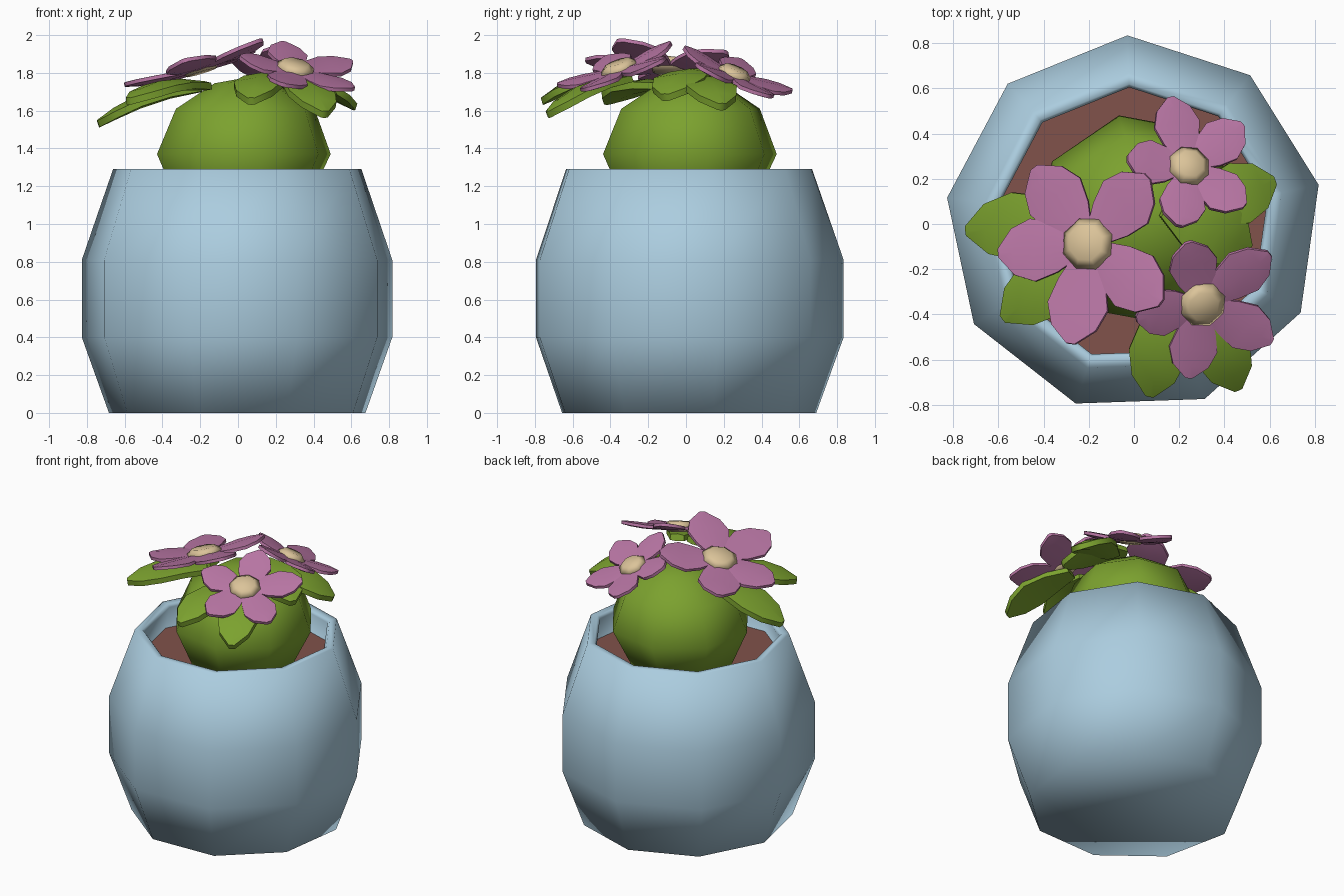
import bpy, math
from mathutils import Vector

if "Cube" in bpy.data.objects:
    bpy.data.objects.remove(bpy.data.objects["Cube"])


def material(name, rgb):
    m = bpy.data.materials.new(name)
    m.diffuse_color = (*rgb, 1)
    m.use_nodes = True
    m.node_tree.nodes["Principled BSDF"].inputs["Base Color"].default_value = m.diffuse_color
    return m


BLUE = material("pale_blue_glaze", (0.41, 0.61, 0.74))
SOIL = material("brown_soil", (0.22, 0.085, 0.07))
GREEN = material("leaf_green", (0.20, 0.36, 0.028))
PINK = material("petal_mauve", (0.48, 0.18, 0.37))
CREAM = material("cream_centre", (0.71, 0.55, 0.32))


def make(name, verts, faces, mat, angle=None):
    me = bpy.data.meshes.new(name)
    me.from_pydata([tuple(v) for v in verts], [], faces)
    me.materials.append(mat)
    ob = bpy.data.objects.new(name, me)
    bpy.context.collection.objects.link(ob)
    bpy.ops.object.select_all(action='DESELECT')
    ob.select_set(True)
    bpy.context.view_layer.objects.active = ob
    if angle:
        bpy.ops.object.shade_smooth_by_angle(angle=math.radians(angle))
    else:
        bpy.ops.object.shade_smooth()
    return ob


def lathe(name, profile, sides, phase, mat, centre=(0, 0, 0), up=(0, 0, 1), lean=(0, 0), angle=None):
    """Turn (radius, height) rings about an axis and cap both ends."""
    q = Vector((0, 0, 1)).rotation_difference(Vector(up))
    verts, faces = [], []
    for r, z in profile:
        for i in range(sides):
            a = math.radians(phase) + math.tau * i / sides
            p = Vector((r * math.cos(a) + lean[0] * z, r * math.sin(a) + lean[1] * z, z))
            verts.append(q @ p + Vector(centre))
    for k in range(len(profile) - 1):
        for i in range(sides):
            j = (i + 1) % sides
            a, b = k * sides, (k + 1) * sides
            faces.append((a + i, a + j, b + j, b + i))
    faces.append(tuple(reversed(range(sides))))
    top = (len(profile) - 1) * sides
    faces.append(tuple(range(top, top + sides)))
    return make(name, verts, faces, mat, angle)


def blade(name, base, tip, half, thick, up, arch, mat):
    """Pointed leaf or petal with a raised middle and a thin edge."""
    base, tip, up = Vector(base), Vector(tip), Vector(up).normalized()
    side = up.cross(tip - base).normalized()
    up = (tip - base).cross(side).normalized()
    verts, faces = [], []
    shape = ((0, .35), (.3, .78), (.58, 1), (.82, .74), (1, .14))
    for t, w in shape:
        c = base.lerp(tip, t) + up * arch * math.sin(math.pi * t)
        s, e, m = side * half * w, up * thick * .4, up * thick * w * .5
        verts += [c + s + e, c + e + m, c - s + e, c - s - e, c - e - m * .6, c + s - e]
    for k in range(len(shape) - 1):
        for i in range(6):
            j = (i + 1) % 6
            faces.append((k * 6 + j, k * 6 + i, k * 6 + 6 + i, k * 6 + 6 + j))
    n = len(verts) - 6
    faces += [(0, 1, 2, 3, 4, 5), tuple(n + i for i in (5, 4, 3, 2, 1, 0))]
    return make(name, verts, faces, mat, 50)


# Nine-sided pot with a thick rim and hollow top
lathe("pot", [(.69, 0), (.835, .4), (.835, .81), (.668, 1.29), (.62, 1.29),
              (.605, 1.27), (.65, 1.07)], 9, 12, BLUE)
lathe("soil", [(.64, 1.06), (.64, 1.11)], 9, 12, SOIL, angle=40)

# Plump green plant body
lathe("plant_body", [(.33, 1.07), (.47, 1.37), (.375, 1.61), (.17, 1.745), (.03, 1.77)],
      8, 12, GREEN, centre=(-.01, 0, 0), lean=(.03, .015))

# Leaves under the flowers: base, tip, half width
leaves = [
    ((-.20, .02, 1.72), (-.74, -.03, 1.53), .15),
    ((-.17, -.10, 1.73), (-.58, -.42, 1.65), .14),
    ((.16, -.30, 1.78), (.07, -.76, 1.65), .13),
    ((.28, -.30, 1.77), (.46, -.73, 1.58), .13),
    ((.22, .05, 1.77), (.62, .19, 1.62), .14),
    ((.14, .08, 1.80), (.51, -.11, 1.67), .15),
]
for n, (b, t, w) in enumerate(leaves):
    blade(f"leaf_{n + 1}", b, t, w, .045, (0, 0, 1), .035, GREEN)

# Flowers: centre, slope in x and y, disc radius, petal half width, petal tips
flowers = [
    ((-.20, -.09, 1.82), (.30, -.08), .12, .14,
     [(-.44, .25), (-.60, -.13), (-.28, -.53), (.12, -.35), (.06, .21)]),
    ((.24, .25, 1.78), (-.25, -.42), .095, .105,
     [(.16, .56), (.48, .44), (.49, .08), (.20, -.01), (-.03, .29)]),
    ((.30, -.35, 1.81), (-.22, .37), .105, .11,
     [(.24, -.08), (.60, -.13), (.61, -.52), (.24, -.68), (.01, -.42)]),
]
for n, (c, (sx, sy), disc, half, tips) in enumerate(flowers):
    c = Vector(c)
    up = Vector((-sx, -sy, 1)).normalized()
    for k, (x, y) in enumerate(tips):
        dx, dy = x - c.x, y - c.y
        tip = Vector((x, y, c.z + sx * dx + sy * dy + .035))
        blade(f"flower_{n + 1}_petal_{k + 1}", c.lerp(tip, .1), tip, half, .025, up, -.008, PINK)
    lathe(f"flower_{n + 1}_centre", [(disc * .7, -.02), (disc, .02), (disc * .65, .05)],
          8, 20, CREAM, centre=c, up=up)
